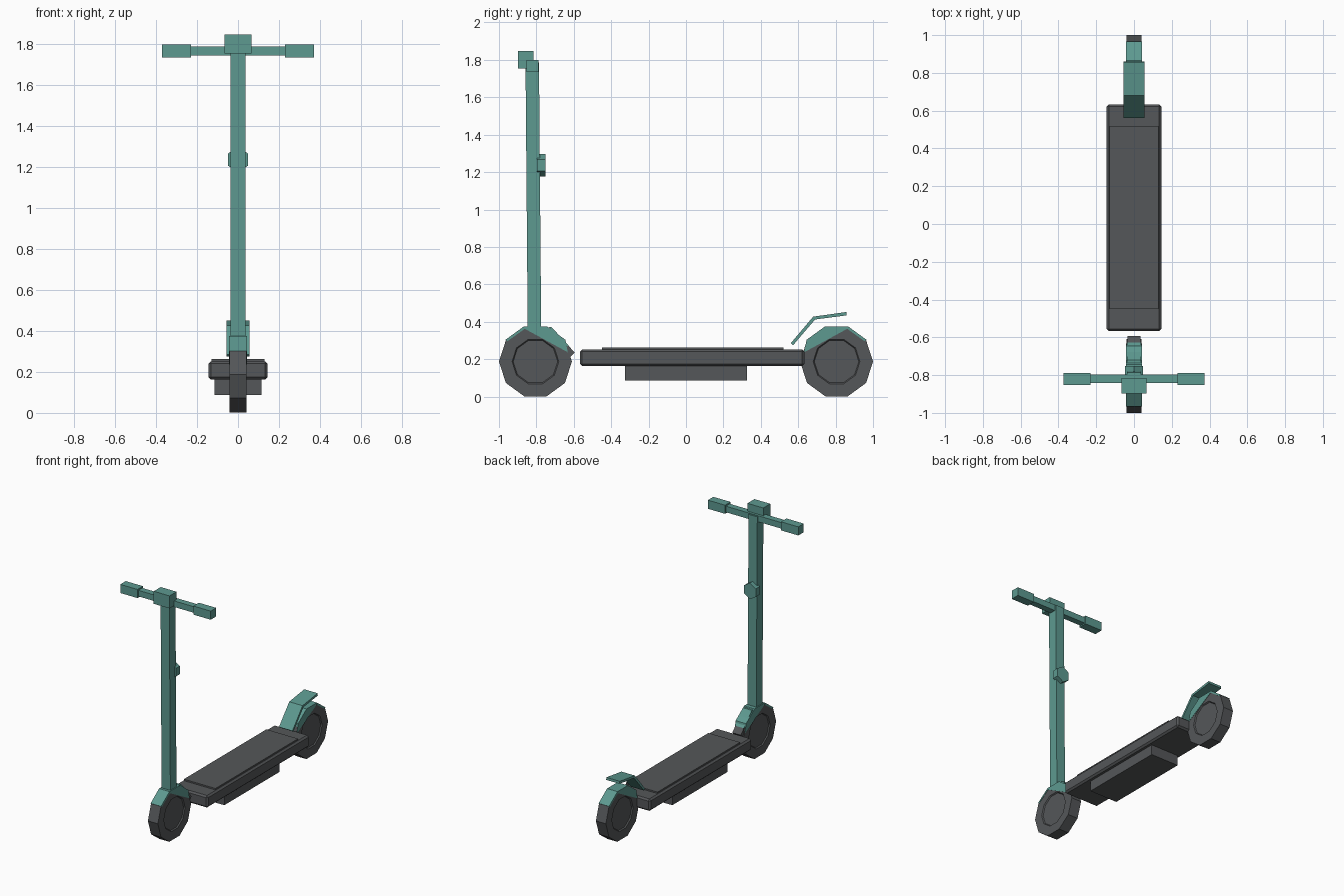
import bpy, bmesh, math

if "Cube" in bpy.data.objects:
    bpy.data.objects.remove(bpy.data.objects["Cube"])


def material(name, rgb):
    m = bpy.data.materials.new(name)
    m.diffuse_color = (*rgb, 1)
    m.use_nodes = True
    m.node_tree.nodes["Principled BSDF"].inputs["Base Color"].default_value = m.diffuse_color
    return m


TEAL = material("teal", (0.11, 0.32, 0.28))
DARK = material("dark_grey", (0.09, 0.095, 0.10))


def finish(name, bm, mat):
    bmesh.ops.recalc_face_normals(bm, faces=bm.faces)
    me = bpy.data.meshes.new(name)
    bm.to_mesh(me)
    bm.free()
    me.materials.append(mat)
    ob = bpy.data.objects.new(name, me)
    bpy.context.collection.objects.link(ob)
    return ob


def extrude_x(name, pts, half, mat, inset=None):
    """Prism from a (y, z) outline, spanning x = -half..half, with optional recessed sides."""
    bm = bmesh.new()
    a = [bm.verts.new((-half, y, z)) for y, z in pts]
    b = [bm.verts.new((half, y, z)) for y, z in pts]
    caps = [bm.faces.new(a), bm.faces.new(b[::-1])]
    for i in range(len(pts)):
        j = (i + 1) % len(pts)
        bm.faces.new((a[i], b[i], b[j], a[j]))
    bmesh.ops.recalc_face_normals(bm, faces=bm.faces)
    if inset:
        bmesh.ops.inset_individual(bm, faces=caps, thickness=inset, depth=0)
        bmesh.ops.inset_individual(bm, faces=caps, thickness=0.006, depth=-0.008)
    return finish(name, bm, mat)


def box(name, x, y, z, mat, bevel=0):
    """Box from (min, max) ranges."""
    ob = extrude_x(name, [(y[0], z[0]), (y[1], z[0]), (y[1], z[1]), (y[0], z[1])],
                   (x[1] - x[0]) / 2, mat)
    ob.location.x = (x[0] + x[1]) / 2
    if bevel:
        mod = ob.modifiers.new("bevel", 'BEVEL')
        mod.width, mod.segments = bevel, 1
    return ob


# Wheels with mudguards; s points away from the deck
R, CZ, CY = 0.195, 0.187, 0.805
for label, s in (("front", -1), ("rear", 1)):
    def polar(r, deg):
        t = math.radians(deg)
        return s * (CY + r * math.cos(t)), CZ + r * math.sin(t)
    extrude_x(label + "_wheel", [polar(R, 36 * i) for i in range(10)], 0.041, DARK, inset=0.07)
    outline = [polar(0.198, d) for d in (36, 72, 108, 144)]
    outline += [polar(0.180, 164), polar(0.184, 72), polar(0.185, 36)]
    extrude_x(label + "_mudguard", outline, 0.043, TEAL)

# Deck, grip pad and battery case
box("deck", (-0.145, 0.145), (-0.567, 0.633), (0.163, 0.252), DARK, bevel=0.012)
box("deck_pad", (-0.13, 0.13), (-0.45, 0.52), (0.24, 0.263), DARK)
box("battery_case", (-0.115, 0.115), (-0.325, 0.325), (0.087, 0.17), DARK)

# Neck plate behind the front wheel, with its cover
extrude_x("neck", [(-0.74, 0.35), (-0.715, 0.362), (-0.594, 0.235), (-0.617, 0.212)], 0.035, DARK)
extrude_x("neck_cover", [(-0.735, 0.372), (-0.72, 0.372), (-0.628, 0.274), (-0.636, 0.268)], 0.037, TEAL)

# Rear foot brake: bent plate
extrude_x("rear_fender", [(0.56, 0.285), (0.68, 0.427), (0.857, 0.452),
                          (0.859, 0.434), (0.690, 0.412), (0.573, 0.275)], 0.055, TEAL)

# Stem, leaning slightly forward
extrude_x("stem", [(-0.846, 0.33), (-0.774, 0.33), (-0.786, 1.785), (-0.858, 1.785)], 0.036, TEAL)

# Hexagonal folding latch on the back of the stem
bm = bmesh.new()
ring = [(0.056 * math.sin(k * math.pi / 3), 1.237 + 0.06 * math.cos(k * math.pi / 3)) for k in range(6)]
face = bm.faces.new([bm.verts.new((x, -0.797, z)) for x, z in ring])
new = bmesh.ops.extrude_face_region(bm, geom=[face])["geom"]
bmesh.ops.translate(bm, vec=(0, 0.046, 0), verts=[v for v in new if isinstance(v, bmesh.types.BMVert)])
finish("latch", bm, TEAL)

# Handlebar, grips and display
box("handlebar", (-0.25, 0.25), (-0.842, -0.796), (1.745, 1.79), TEAL)
for label, s in (("left", -1), ("right", 1)):
    box(label + "_grip", sorted((s * 0.23, s * 0.372)), (-0.852, -0.788), (1.736, 1.8), TEAL)
box("display", (-0.065, 0.065), (-0.897, -0.815), (1.755, 1.848), TEAL)
